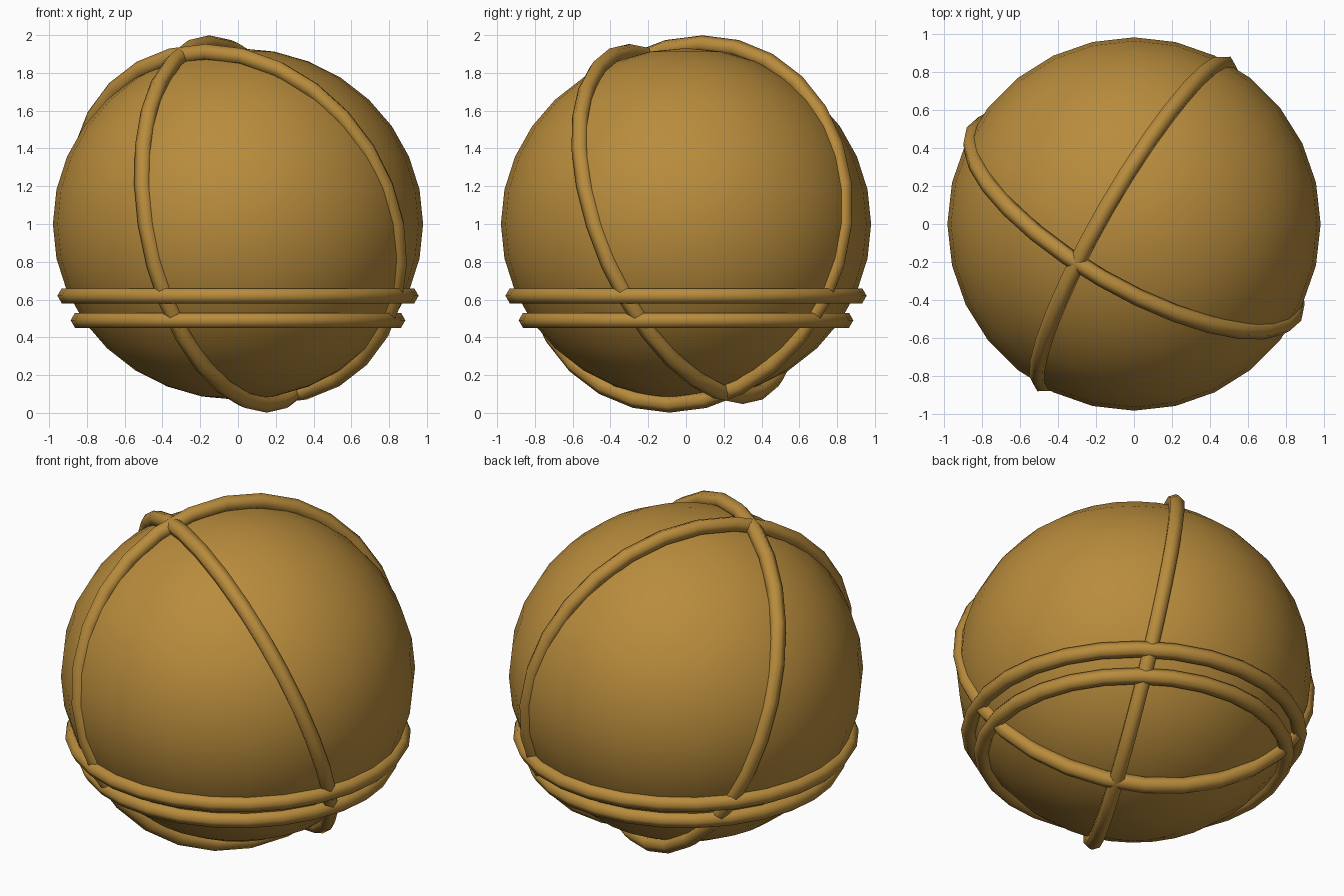
import bpy
from math import radians

if "Cube" in bpy.data.objects:
    bpy.data.objects.remove(bpy.data.objects["Cube"])

gold = bpy.data.materials.new("antique gold")
gold.diffuse_color = (0.48, 0.26, 0.045, 1)
gold.use_nodes = True
gold.node_tree.nodes["Principled BSDF"].inputs["Base Color"].default_value = gold.diffuse_color


def finish(name):
    ob = bpy.context.object
    ob.name = name
    ob.data.materials.append(gold)
    bpy.ops.object.shade_smooth()
    return ob


def ring(name, z, radius, tilt=0, turn=0):
    bpy.ops.mesh.primitive_torus_add(
        major_segments=28, minor_segments=6, major_radius=radius, minor_radius=0.046,
        location=(0, 0, z), rotation=(radians(tilt), 0, radians(turn)))
    return finish(name)


# slightly flattened ball
bpy.ops.mesh.primitive_uv_sphere_add(segments=28, ring_count=16, radius=0.98, location=(0, 0, 1))
finish("ball").scale.z = 0.95

# two level bands low on the ball
ring("upper_band", 0.62, 0.91)
ring("lower_band", 0.49, 0.84)

# two tilted hoops crossing near the top and bottom
ring("steep_hoop", 1.0, 0.968, 80, 60)
ring("leaning_hoop", 1.0, 0.968, 70, 150)
